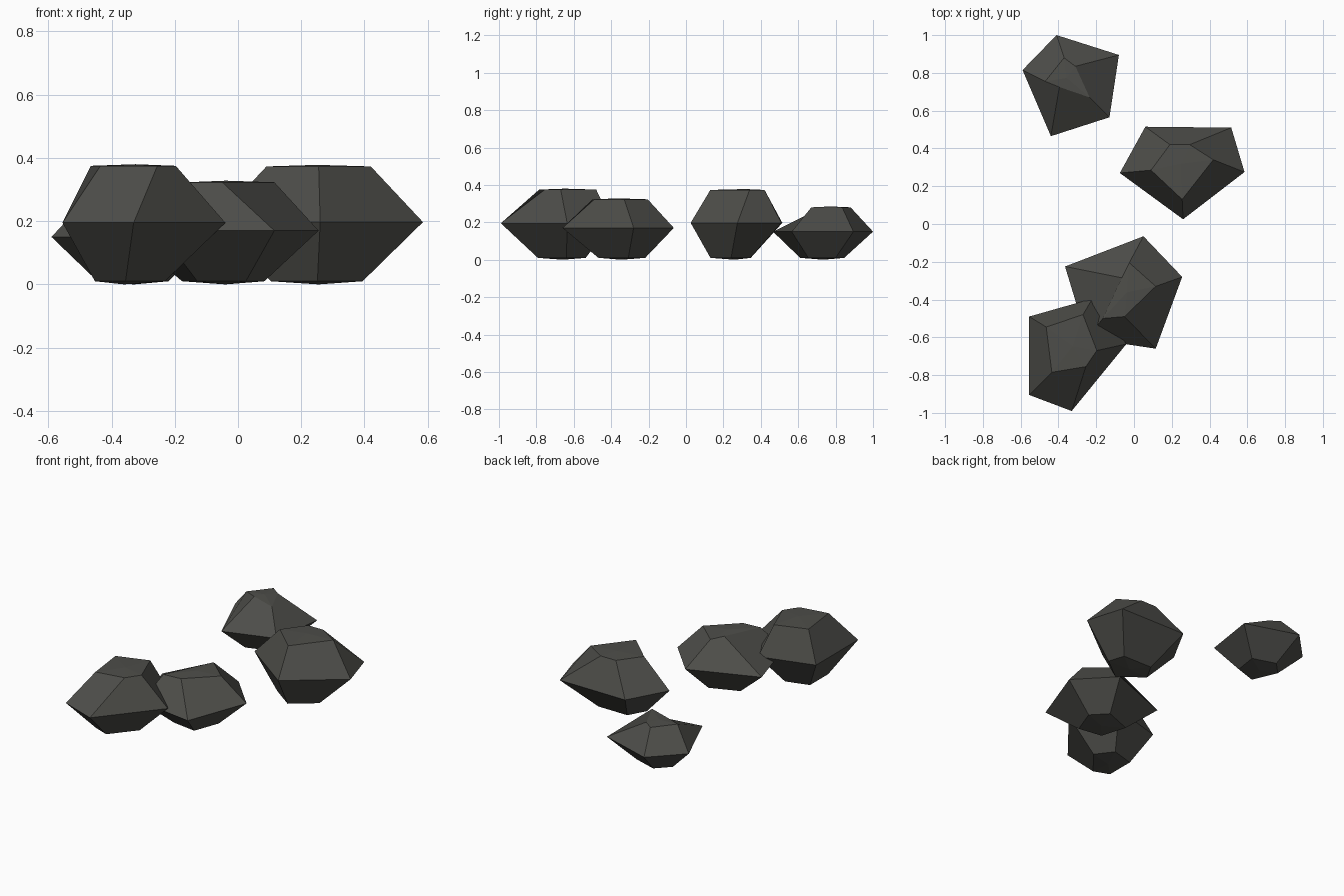
import bpy, bmesh
from mathutils import Vector

if "Cube" in bpy.data.objects:
    bpy.data.objects.remove(bpy.data.objects["Cube"])

stone = bpy.data.materials.new("dark stone")
stone.diffuse_color = (0.075, 0.075, 0.067, 1)
stone.use_nodes = True
stone.node_tree.nodes["Principled BSDF"].inputs["Base Color"].default_value = stone.diffuse_color


def rock(name, waist, waist_z, crown, crown_z, base_centre, base_scale=0.44):
    """Five-sided boulder: wide waist ring, smaller crown ring, shrunken base ring."""
    cx = sum(p[0] for p in waist) / 5
    cy = sum(p[1] for p in waist) / 5
    bx, by = base_centre
    base = [(bx + (x - cx) * base_scale, by + (y - cy) * base_scale) for x, y in waist]

    bm = bmesh.new()
    rings = [[bm.verts.new((x, y, z)) for x, y in pts]
             for pts, z in ((base, 0.01), (waist, waist_z), (crown, crown_z))]
    # side walls between neighbouring rings
    for low, high in zip(rings, rings[1:]):
        for i in range(5):
            j = (i + 1) % 5
            bm.faces.new((low[i], low[j], high[j], high[i]))
    # nearly flat caps, fanned from a centre point
    for ring, dz in ((rings[0], -0.01), (rings[2], 0.005)):
        mid = sum((v.co for v in ring), Vector()) / 5
        c = bm.verts.new(mid + Vector((0, 0, dz)))
        for i in range(5):
            bm.faces.new((ring[i], ring[(i + 1) % 5], c))
    bmesh.ops.recalc_face_normals(bm, faces=bm.faces[:])
    mesh = bpy.data.meshes.new(name)
    bm.to_mesh(mesh)
    bm.free()
    mesh.materials.append(stone)
    bpy.context.collection.objects.link(bpy.data.objects.new(name, mesh))


# small boulder at the back left
rock("back_left_rock",
     [(-.41, 1.0), (-.08, .895), (-.13, .565), (-.44, .465), (-.59, .815)], .15,
     [(-.37, .88), (-.31, .835), (-.235, .67), (-.395, .725), (-.47, .755)], .28,
     (-.33, .735))

# large boulder at the back right
rock("back_right_rock",
     [(.06, .515), (.515, .51), (.585, .275), (.26, .025), (-.075, .27)], .197,
     [(.19, .42), (.295, .42), (.42, .34), (.255, .13), (.09, .285)], .373,
     (.255, .26))

# middle boulder
rock("middle_rock",
     [(.05, -.065), (.255, -.28), (.115, -.66), (-.25, -.605), (-.365, -.225)], .17,
     [(-.025, -.205), (.115, -.33), (-.05, -.49), (-.165, -.5), (-.065, -.285)], .323,
     (-.04, -.345), 0.42)

# large boulder at the front left, overlapping the middle one
rock("front_left_rock",
     [(-.555, -.49), (-.22, -.395), (-.04, -.635), (-.33, -.99), (-.555, -.905)], .195,
     [(-.465, -.545), (-.27, -.48), (-.197, -.67), (-.255, -.755), (-.435, -.785)], .375,
     (-.36, -.66), 0.43)
